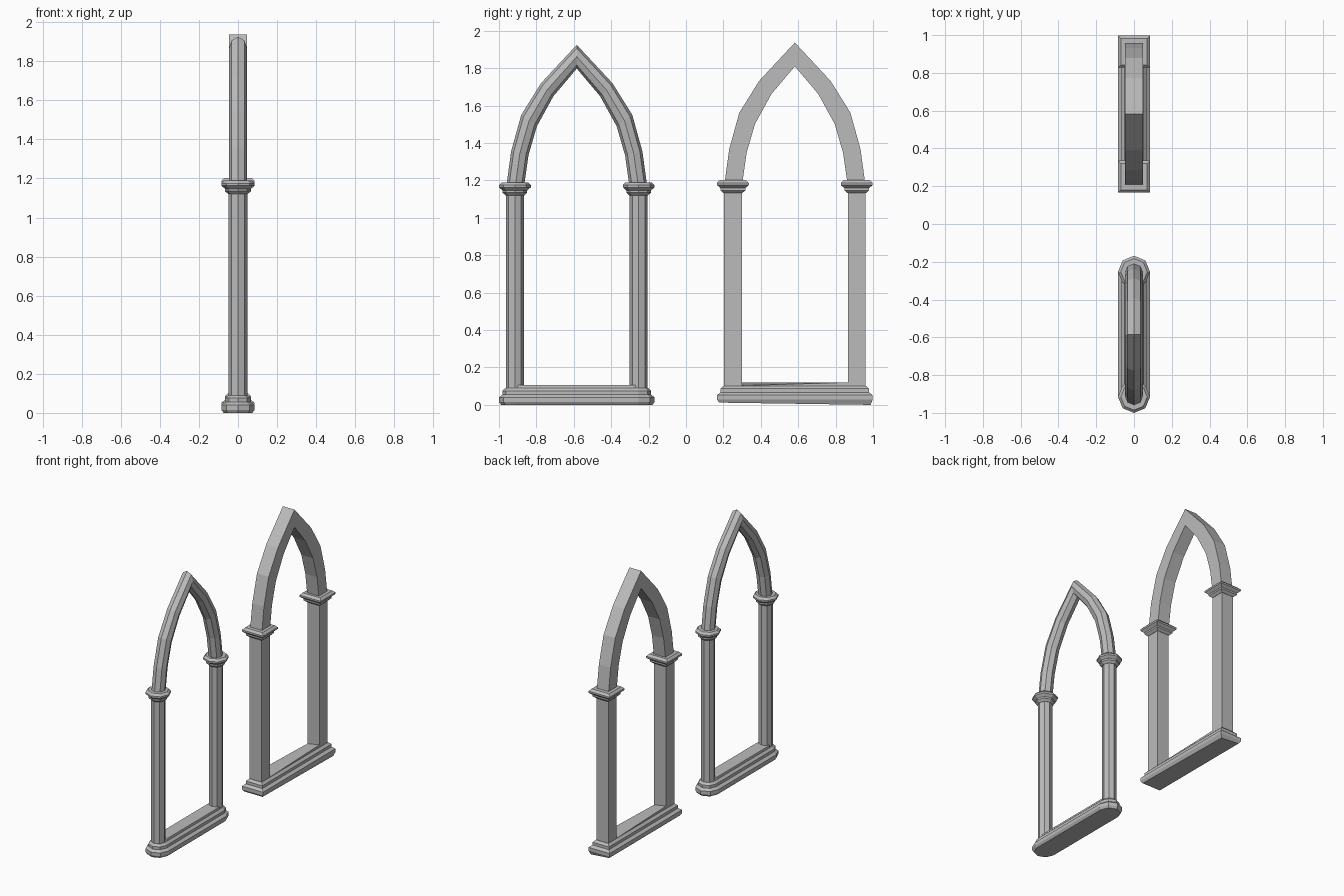
import bpy, bmesh
from math import cos, sin, radians, sqrt
from mathutils import Vector

if "Cube" in bpy.data.objects:
    bpy.data.objects.remove(bpy.data.objects["Cube"], do_unlink=True)

stone = bpy.data.materials.new("grey_stone")
stone.use_nodes = True
stone.diffuse_color = (0.5, 0.5, 0.5, 1)
stone.node_tree.nodes["Principled BSDF"].inputs["Base Color"].default_value = (0.5, 0.5, 0.5, 1)

SPAN = 0.331        # half distance between the two posts
CAPITAL = [(.05, 1.12), (.066, 1.135), (.066, 1.147), (.085, 1.163), (.085, 1.175), (.07, 1.19)]
PLINTH = [(.074, 0), (.085, .016), (.085, .04), (.066, .055), (.066, .075), (.05, .09)]
OUTER = [(.375, 1.18), (.351, 1.355), (.297, 1.55), (.191, 1.72), (0, 1.925)]
INNER = [(.28, 1.18), (.258, 1.335), (.213, 1.49), (.125, 1.65), (0, 1.798)]
SQUARE = [[45, 135], [225, 315]]
OCTAGON = [[0, 45, 90, 135, 180], [180, 225, 270, 315, 360]]


def section(kind, r, stretch=0):
    """Square or eight-sided outline, optionally stretched along y."""
    k = r * sqrt(2) if kind is SQUARE else r
    return [(k * cos(radians(a)), k * sin(radians(a)) + side * stretch)
            for half, side in zip(kind, (1, -1)) for a in half]


def loft(name, rings, location=(0, 0, 0)):
    """Skin a list of equal-length rings and cap both ends."""
    bm = bmesh.new()
    loops = [[bm.verts.new(p) for p in ring] for ring in rings]
    n = len(loops[0])
    for a, b in zip(loops, loops[1:]):
        for i in range(n):
            j = (i + 1) % n
            bm.faces.new((a[i], a[j], b[j], b[i]))
    bm.faces.new(loops[0][::-1])
    bm.faces.new(loops[-1])
    bmesh.ops.remove_doubles(bm, verts=bm.verts, dist=1e-5)
    bmesh.ops.recalc_face_normals(bm, faces=bm.faces)
    mesh = bpy.data.meshes.new(name)
    bm.to_mesh(mesh)
    bm.free()
    mesh.materials.append(stone)
    obj = bpy.data.objects.new(name, mesh)
    obj.location = location
    bpy.context.collection.objects.link(obj)
    return obj


def turned(name, kind, profile, location, stretch=0):
    """Moulding whose outline follows a radius and height profile."""
    return loft(name, [[(x, y, z) for x, y in section(kind, r, stretch)] for r, z in profile], location)


def window_frame(prefix, kind, y, z):
    # posts and capitals
    for side, word in ((-1, "front"), (1, "back")):
        spot = (0, y + side * SPAN, z)
        turned(f"{prefix}_{word}_post", kind, [(.048, .08), (.048, 1.13)], spot)
        turned(f"{prefix}_{word}_capital", kind, CAPITAL, spot)

    # pointed arch swept over both sides
    path = [(-o[0], o[1], -i[0], i[1]) for o, i in zip(OUTER, INNER)]
    path += [(-oy, oz, -iy, iz) for oy, oz, iy, iz in path[-2::-1]]
    rings = []
    for oy, oz, iy, iz in path:
        outer, inner = Vector((0, oy, oz)), Vector((0, iy, iz))
        mid, reach = (outer + inner) / 2, (outer - inner) / 2
        rings.append([mid + reach * v + Vector((u * .047, 0, 0)) for u, v in section(kind, 1)])
    loft(f"{prefix}_arch", rings, (0, y, z))

    # stepped plinth
    return turned(f"{prefix}_plinth", kind, PLINTH, (0, y, z), SPAN)


window_frame("faceted", OCTAGON, -.584, 0)
turned("faceted_sill", OCTAGON, [(.05, .085), (.046, .105)], (0, -.584, 0), SPAN - .03)

plinth = window_frame("square", SQUARE, .582, .012)
# one underside corner sits slightly low
corner = max((v for v in plinth.data.vertices if v.co.z < .001), key=lambda v: v.co.x + v.co.y)
corner.co.z -= .012

# slightly twisted sill between the square posts
sill = loft("square_sill", [[(x, y, z) for x, y in section(SQUARE, .048, .24)] for z in (.09, .11)], (0, .582, 0))
for v in sill.data.vertices:
    if v.co.z > .1:
        v.co.z += .01 if v.co.x * v.co.y > 0 else -.007
